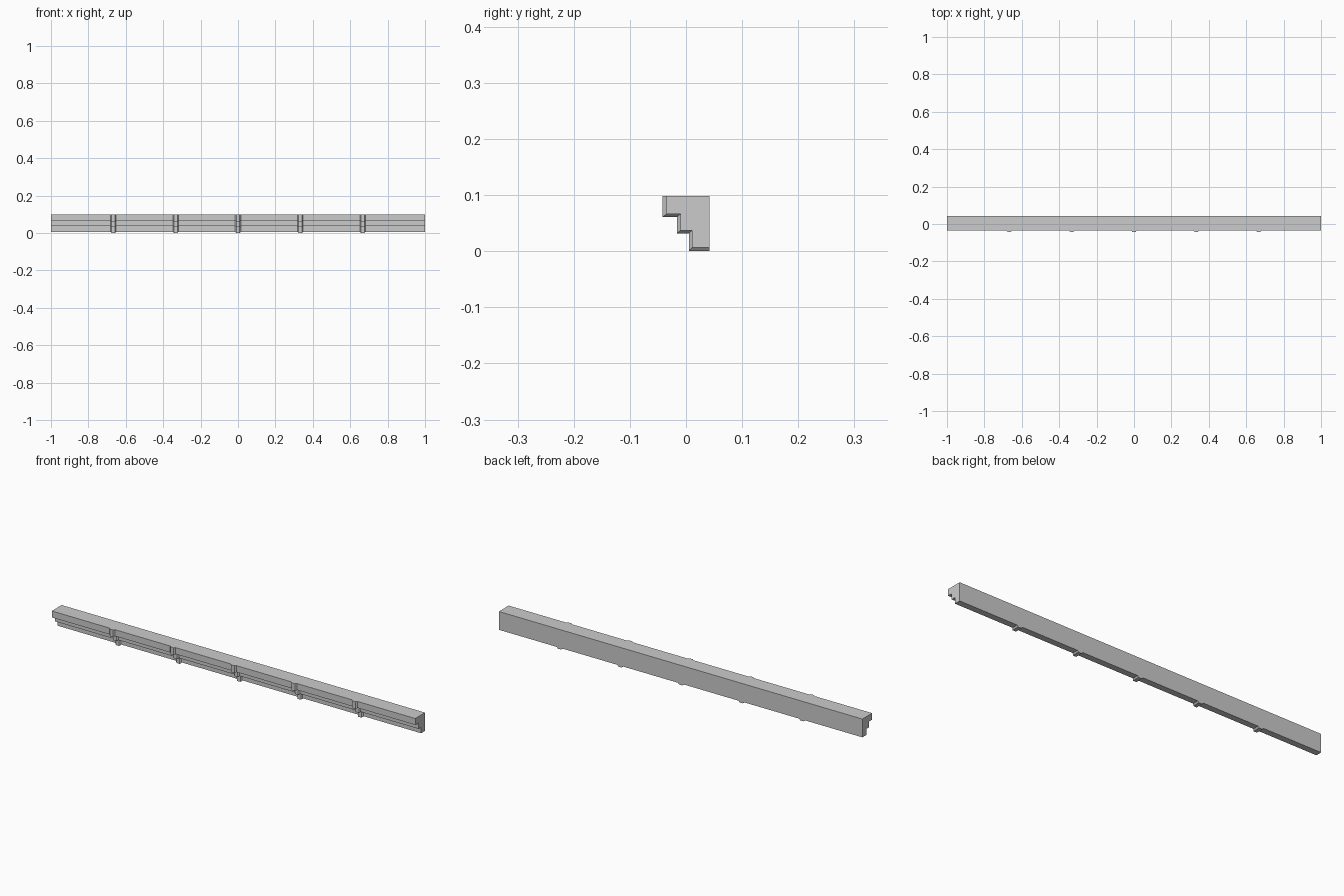
import bpy, bmesh

if "Cube" in bpy.data.objects:
    bpy.data.objects.remove(bpy.data.objects["Cube"])

BACK, TOP = 0.042, 0.098
# Stepped cross-sections (y, z): plain moulding and raised rib, matching point for point
BODY = [(BACK, TOP), (-0.035, TOP), (-0.035, 0.066), (-0.010, 0.066),
        (-0.010, 0.037), (0.011, 0.037), (0.011, 0.007), (BACK, 0.007)]
RIB = [(BACK, TOP), (-0.042, TOP), (-0.042, 0.061), (-0.016, 0.061),
       (-0.016, 0.032), (0.005, 0.032), (0.005, 0.0), (BACK, 0.0)]
RIB_BASE, RIB_FACE = 0.015, 0.009   # half widths of the tapered ribs

# Stations along the length: body, with five tapered ribs
stations = [(-1.0, BODY)]
for i in range(-2, 3):
    x = i / 3
    stations += [(x - RIB_BASE, BODY), (x - RIB_FACE, RIB),
                 (x + RIB_FACE, RIB), (x + RIB_BASE, BODY)]
stations.append((1.0, BODY))

# Loft the stations into one closed moulding
bm = bmesh.new()
rings = [[bm.verts.new((x, y, z)) for y, z in prof] for x, prof in stations]
for a, b in zip(rings, rings[1:]):
    for j in range(len(a)):
        k = (j + 1) % len(a)
        bm.faces.new((a[j], a[k], b[k], b[j]))
bm.faces.new(rings[0])
bm.faces.new(rings[-1][::-1])
bmesh.ops.recalc_face_normals(bm, faces=bm.faces)

mesh = bpy.data.meshes.new("stepped_moulding")
bm.to_mesh(mesh)
bm.free()
moulding = bpy.data.objects.new("stepped_moulding", mesh)
bpy.context.collection.objects.link(moulding)
